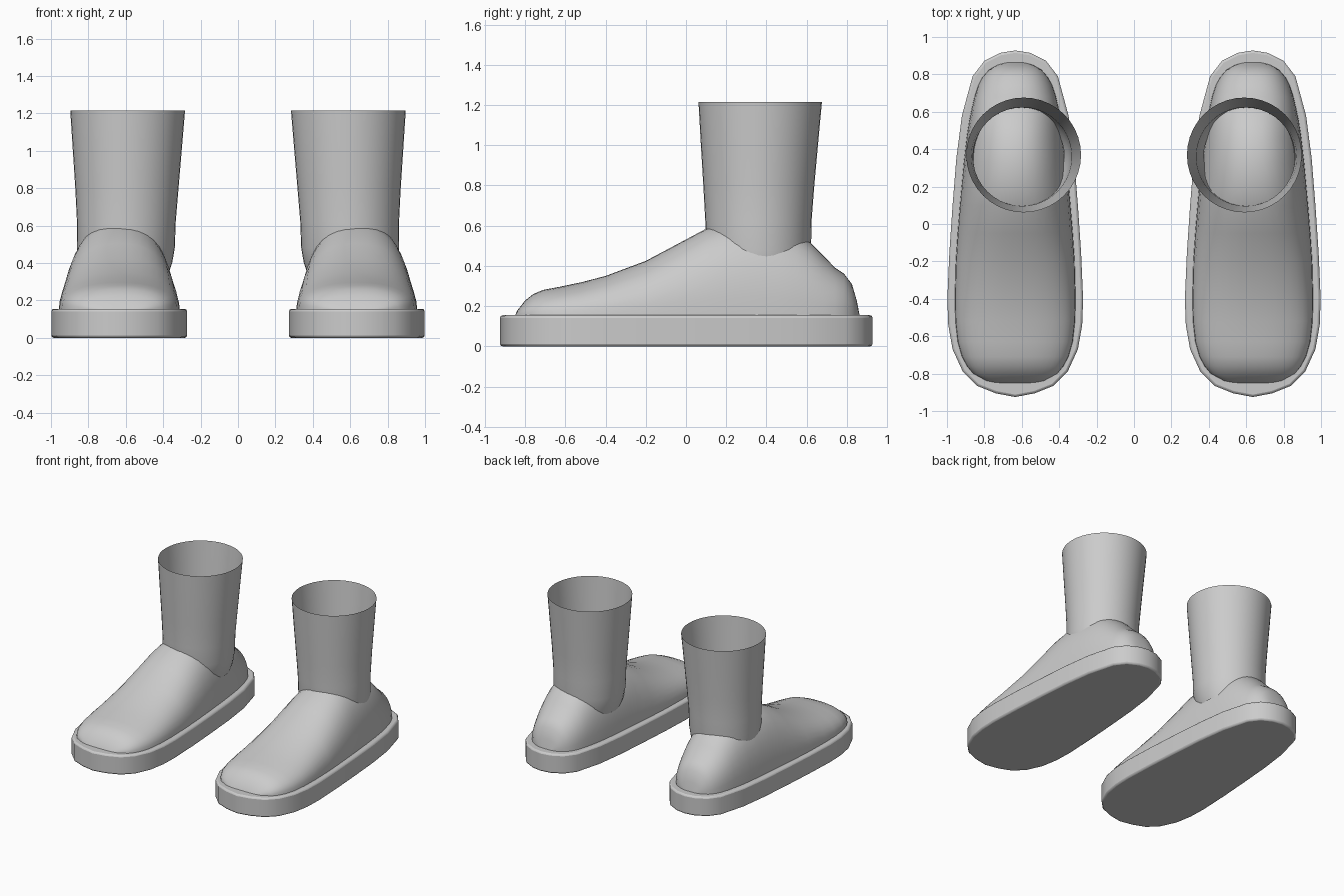
import bpy, bmesh, math

if "Cube" in bpy.data.objects:
    bpy.data.objects.remove(bpy.data.objects["Cube"])

CX = 0.635  # centre line of the boot on +x; the other is mirrored


def loft(name, rings, closed=True, caps=False, bevel=0.0, angle=35):
    """Skin a list of equal-length point rings and mirror it across x = 0."""
    bm = bmesh.new()
    rows = [[bm.verts.new(p) for p in ring] for ring in rings]
    n = len(rows[0])
    for a, b in zip(rows, rows[1:]):
        for i in range(n if closed else n - 1):
            j = (i + 1) % n
            bm.faces.new((a[i], a[j], b[j], b[i]))
    if caps:
        bm.faces.new(rows[0])
        bm.faces.new(rows[-1])
    bmesh.ops.recalc_face_normals(bm, faces=bm.faces)
    mesh = bpy.data.meshes.new(name)
    bm.to_mesh(mesh)
    bm.free()
    ob = bpy.data.objects.new(name, mesh)
    bpy.context.collection.objects.link(ob)
    bpy.ops.object.select_all(action='DESELECT')
    ob.select_set(True)
    bpy.context.view_layer.objects.active = ob
    bpy.ops.object.shade_smooth_by_angle(angle=math.radians(angle))
    if bevel:
        m = ob.modifiers.new("edge_bevel", 'BEVEL')
        m.width, m.segments = bevel, 2
        m.limit_method, m.angle_limit = 'ANGLE', math.radians(60)
    m = ob.modifiers.new("pair", 'MIRROR')
    m.use_mirror_merge = False
    return ob


# Sole: half outline (half width, y) from toe to heel, mirrored about the boot centre
half = [(0, -.925), (.105, -.905), (.205, -.865), (.28, -.79), (.335, -.67),
        (.358, -.54), (.363, -.40), (.352, -.15), (.335, .1), (.315, .35),
        (.285, .58), (.228, .79), (.165, .872), (.08, .915), (0, .928)]
outline = half + [(-w, y) for w, y in reversed(half[1:-1])]
loft("sole", [[(CX + w, y, z) for w, y in outline] for z in (0, .155)],
     caps=True, bevel=.013)

# Upper: arched cross-sections (y, half width at base, crest height z)
stations = [(-.85, .10, .155), (-.838, .155, .18), (-.80, .225, .228),
            (-.76, .258, .26), (-.71, .285, .281), (-.63, .308, .296),
            (-.52, .32, .319), (-.40, .323, .35), (-.20, .318, .425),
            (-.05, .308, .505), (.10, .296, .585), (.20, .287, .615),
            (.33, .275, .628), (.46, .26, .605), (.55, .247, .565),
            (.62, .232, .515), (.68, .218, .455), (.74, .198, .392),
            (.785, .175, .362), (.825, .14, .31), (.85, .095, .225),
            (.863, .05, .155)]
BASE, N, P = .15, 20, .87


def arch(y, w, h):
    ring = []
    for i in range(N + 1):
        t = math.pi * i / N
        c, s = math.cos(t), max(math.sin(t), 0)
        ring.append((CX + w * math.copysign(abs(c) ** P, c), y,
                     BASE + (h - BASE) * s ** P))
    return ring


loft("upper", [arch(*s) for s in stations], closed=False, angle=60)

# Shaft: open flared tube (z, centre x, centre y, radius)
levels = [(.34, .605, .365, .232), (.40, .602, .362, .25), (.48, .6, .36, .262),
          (.62, .597, .36, .264), (.80, .594, .362, .276),
          (1.0, .592, .365, .291), (1.216, .59, .369, .307)]
loft("shaft", [[(x + r * math.cos(a), y + r * math.sin(a), z)
                for a in (2 * math.pi * i / 40 for i in range(40))]
               for z, x, y, r in levels])
